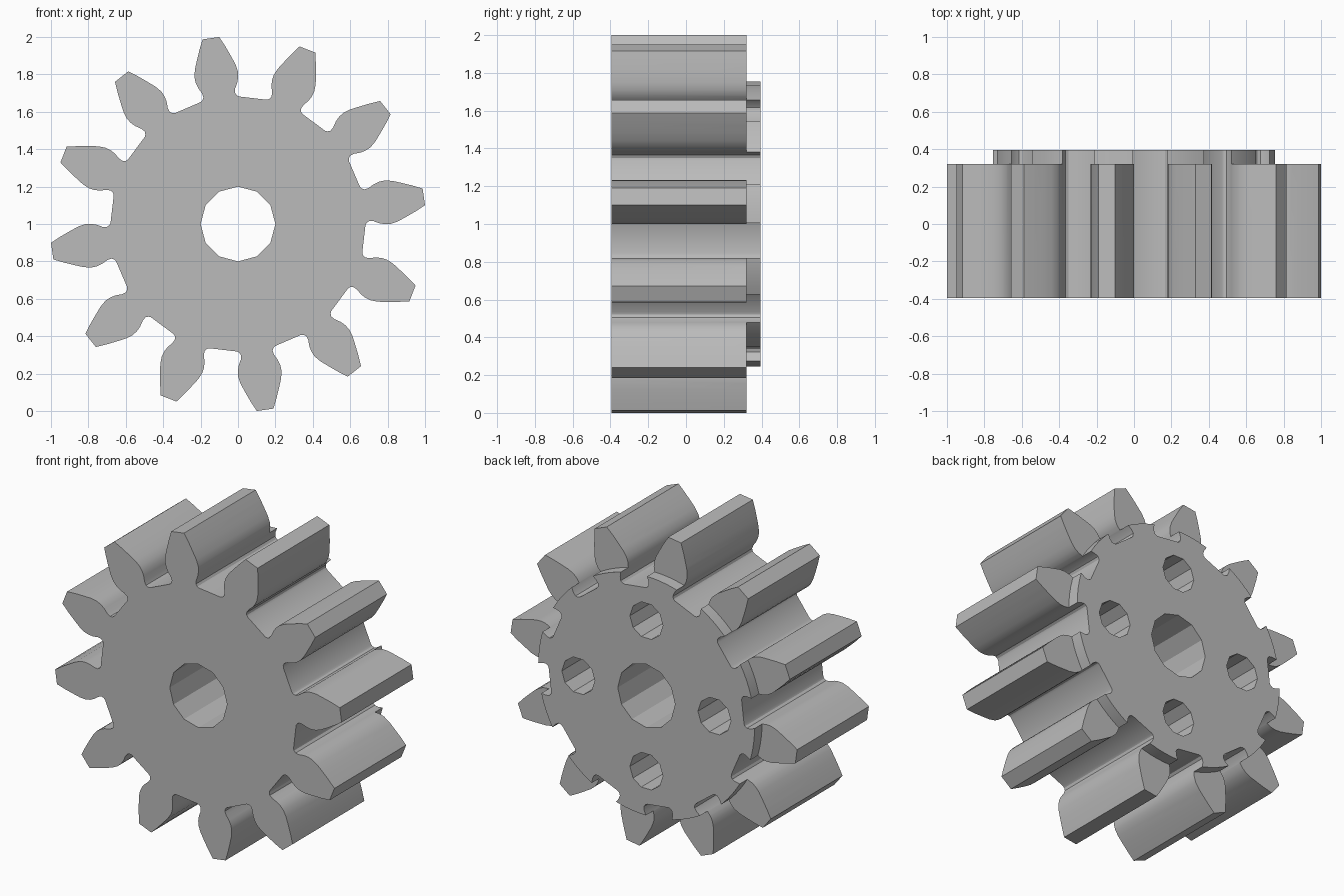
import bpy, bmesh, math
from mathutils import Matrix

if "Cube" in bpy.data.objects:
    bpy.data.objects.remove(bpy.data.objects["Cube"], do_unlink=True)

TEETH = 12
TILT = math.radians(8.3)
FRONT, STEP, BACK = -0.395, 0.32, 0.395
AXIS_Z = 1.0

grey = bpy.data.materials.new("plain_grey")
grey.use_nodes = True
grey.diffuse_color = (0.5, 0.5, 0.5, 1)
grey.node_tree.nodes["Principled BSDF"].inputs["Base Color"].default_value = (0.5, 0.5, 0.5, 1)


def finish(bm, name):
    bmesh.ops.recalc_face_normals(bm, faces=bm.faces)
    mesh = bpy.data.meshes.new(name)
    bm.to_mesh(mesh)
    bm.free()
    mesh.materials.append(grey)
    obj = bpy.data.objects.new(name, mesh)
    bpy.context.collection.objects.link(obj)
    return obj


def prism(name, outline, y0, y1):
    """Extrude an (x, z) outline along y."""
    bm = bmesh.new()
    face = bm.faces.new([bm.verts.new((x, y0, z)) for x, z in outline])
    new = bmesh.ops.extrude_face_region(bm, geom=[face])["geom"]
    moved = [v for v in new if isinstance(v, bmesh.types.BMVert)]
    bmesh.ops.translate(bm, verts=moved, vec=(0, y1 - y0, 0))
    return finish(bm, name)


def circle(cx, cz, radius, sides):
    steps = [2 * math.pi * i / sides for i in range(sides)]
    return [(cx + radius * math.cos(a), cz + radius * math.sin(a)) for a in steps]


def cut(target, cutter):
    cutter.hide_render = True
    mod = target.modifiers.new("cut", "BOOLEAN")
    mod.operation = "DIFFERENCE"
    mod.solver = "EXACT"
    mod.object = cutter
    bpy.context.view_layer.objects.active = target
    bpy.ops.object.modifier_apply(modifier=mod.name)
    bpy.data.objects.remove(cutter, do_unlink=True)


# One tooth flank as (radius, half width), from root fillet to tip
flank = [(0.674, 0.103), (0.682, 0.092), (0.697, 0.085), (0.72, 0.09), (0.75, 0.106),
         (0.78, 0.115), (0.81, 0.117), (0.85, 0.109), (0.9, 0.09), (0.95, 0.07), (1.004, 0.045)]
tooth = [(r, -w) for r, w in flank] + [(r, w) for r, w in reversed(flank)]

# Toothed body
outline = []
for i in range(TEETH):
    a = TILT + 2 * math.pi * i / TEETH
    c, s = math.cos(a), math.sin(a)
    outline += [(r * c - w * s, AXIS_Z + r * s + w * c) for r, w in tooth]
gear = prism("gear", outline, FRONT, BACK)

# Step that shortens the teeth at the back, leaving a raised hub face
bm = bmesh.new()
ring = [bm.verts.new(p) for p in ((0.755, STEP, 0), (1.2, STEP, 0), (1.2, 0.6, 0), (0.755, 0.6, 0))]
edges = [bm.edges.new((ring[i], ring[(i + 1) % 4])) for i in range(4)]
bmesh.ops.spin(bm, geom=ring + edges, cent=(0, 0, 0), axis=(0, 1, 0),
               angle=2 * math.pi, steps=96)
bmesh.ops.remove_doubles(bm, verts=bm.verts, dist=0.0005)
bmesh.ops.transform(bm, matrix=Matrix.Translation((0, 0, AXIS_Z)), verts=bm.verts)
cut(gear, finish(bm, "step_cutter"))

# Axle hole right through
cut(gear, prism("axle_cutter", circle(0, AXIS_Z, 0.2, 12), -1, 1))

# Four blind holes in the back
for i in range(4):
    a = i * math.pi / 2
    cx, cz = 0.475 * math.cos(a), AXIS_Z + 0.475 * math.sin(a)
    cut(gear, prism("blind_hole_cutter", circle(cx, cz, 0.115, 10), BACK - 0.3, 1))

# Smooth flanks with crisp edges
bpy.ops.object.select_all(action="DESELECT")
gear.select_set(True)
bpy.context.view_layer.objects.active = gear
bpy.ops.object.shade_smooth_by_angle(angle=math.radians(28))
